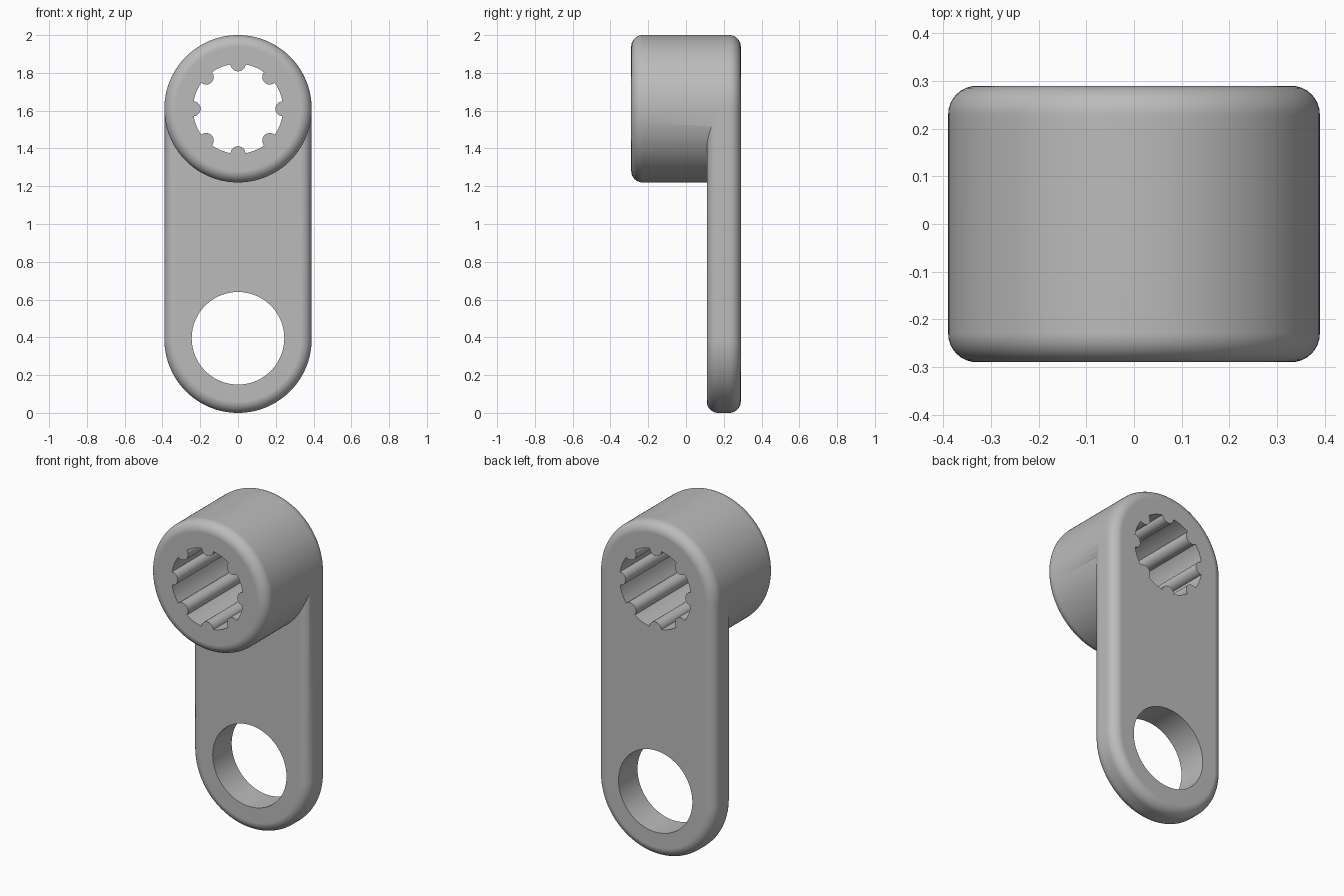
import bpy, bmesh
from math import pi, sin, cos, acos, radians

if "Cube" in bpy.data.objects:
    bpy.data.objects.remove(bpy.data.objects["Cube"], do_unlink=True)

RADIUS, ROUND = 0.39, 0.06      # outer radius and edge rounding
LOW, HIGH = 0.39, 1.61          # heights of the two hole centres
FRONT, BACK = -0.29, 0.29
ARC, STEPS = 64, 8              # segments per half circle and per rounded edge

grey = bpy.data.materials.new("plain grey")
grey.use_nodes = True
colour = (0.5, 0.5, 0.5, 1)
grey.diffuse_color = colour
grey.node_tree.nodes["Principled BSDF"].inputs["Base Color"].default_value = colour


def loft(name, rings):
    """Join equal-length loops of points and cap both ends."""
    bm = bmesh.new()
    loops = [[bm.verts.new(p) for p in ring] for ring in rings]
    for a, b in zip(loops, loops[1:]):
        for i in range(len(a)):
            j = (i + 1) % len(a)
            bm.faces.new((a[i], a[j], b[j], b[i]))
    bm.faces.new(loops[0])
    bm.faces.new(loops[-1])
    bmesh.ops.recalc_face_normals(bm, faces=bm.faces)
    mesh = bpy.data.meshes.new(name)
    bm.to_mesh(mesh)
    bm.free()
    mesh.materials.append(grey)
    obj = bpy.data.objects.new(name, mesh)
    bpy.context.collection.objects.link(obj)
    return obj


def outline(r, y, z_low, z_high):
    """Upright stadium outline; a circle when both heights agree."""
    pts = []
    for start, z in ((0, z_high), (pi, z_low)):
        last = 1 if z_low != z_high else 0
        for i in range(ARC + last):
            a = start + pi * i / ARC
            pts.append((r * cos(a), y, z + r * sin(a)))
    return pts


def edge_steps(y, inward):
    """Radius and depth pairs of a rounded edge, from the cap outward."""
    for i in range(STEPS + 1):
        a = pi / 2 * i / STEPS
        yield RADIUS - ROUND * (1 - sin(a)), y + inward * ROUND * (1 - cos(a))


def combine(target, tool, operation):
    mod = target.modifiers.new(operation.lower(), "BOOLEAN")
    mod.operation, mod.solver, mod.object = operation, "EXACT", tool
    bpy.context.view_layer.objects.active = target
    bpy.ops.object.modifier_apply(modifier=mod.name)
    bpy.data.objects.remove(tool, do_unlink=True)


# Flat arm with rounded edges on both sides
arm_edges = list(edge_steps(0.11, 1)) + list(edge_steps(BACK, -1))[::-1]
lever = loft("lever_arm", [outline(r, y, LOW, HIGH) for r, y in arm_edges])

# Round hub, ending inside the arm
hub_edges = list(edge_steps(FRONT, 1)) + [(RADIUS, 0.20)]
hub = loft("hub", [outline(r, y, HIGH, HIGH) for r, y in hub_edges])
combine(lever, hub, "UNION")

# Plain round hole at the bottom
hole = loft("round_hole", [outline(0.245, y, LOW + 0.005, LOW + 0.005) for y in (-1, 1)])
combine(lever, hole, "DIFFERENCE")

# Splined socket: a circle with eight round ribs reaching inward
BORE, RIB, COUNT = 0.238, 0.04, 8
half = acos(RIB / (2 * BORE))
gap = pi - 2 * half
profile = []
for k in range(COUNT):
    a = 2 * pi * k / COUNT
    for i in range(13):
        t = a + pi + half * (1 - i / 6)
        profile.append((BORE * cos(a) + RIB * cos(t), BORE * sin(a) + RIB * sin(t)))
    for i in range(1, 8):
        t = a + gap + (2 * pi / COUNT - 2 * gap) * i / 8
        profile.append((BORE * cos(t), BORE * sin(t)))
socket = loft("splined_socket", [[(x, y, HIGH + z) for x, z in profile] for y in (-1, 1)])
combine(lever, socket, "DIFFERENCE")

# Smooth shading with crisp hole rims and flat faces
bpy.ops.object.select_all(action="DESELECT")
lever.select_set(True)
bpy.context.view_layer.objects.active = lever
bpy.ops.object.shade_smooth_by_angle(angle=radians(35))
weighted = lever.modifiers.new("flat face normals", "WEIGHTED_NORMAL")
weighted.keep_sharp = True
